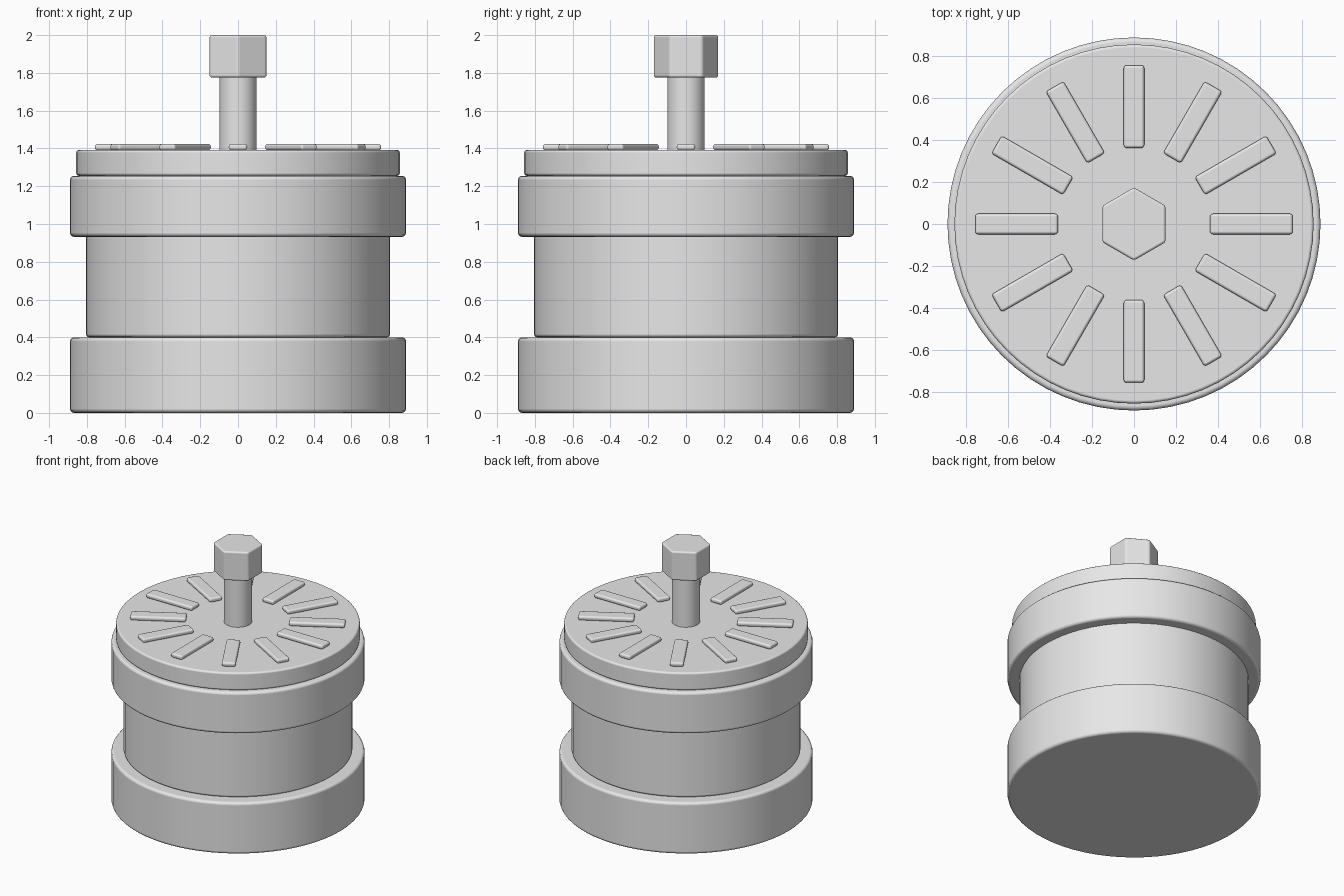
import bpy
import math

cube = bpy.data.objects.get("Cube")
if cube:
    bpy.data.objects.remove(cube, do_unlink=True)

grey = bpy.data.materials.new("plain_grey")
grey.use_nodes = True
colour = (0.8, 0.8, 0.8, 1)
grey.diffuse_color = colour
grey.node_tree.nodes["Principled BSDF"].inputs["Base Color"].default_value = colour


def finish(obj, name, bevel):
    """Name, colour, round the edges and shade a part."""
    obj.name = name
    obj.data.materials.append(grey)
    bpy.ops.object.transform_apply(location=False, rotation=True, scale=True)
    bpy.ops.object.shade_smooth_by_angle(angle=math.radians(35))
    if bevel:
        mod = obj.modifiers.new("rounded_edges", "BEVEL")
        mod.width = bevel
        mod.segments = 3
        mod.limit_method = "ANGLE"
        mod.angle_limit = math.radians(40)
        mod.harden_normals = True
    return obj


def drum(name, radius, bottom, top, bevel, sides=64):
    bpy.ops.mesh.primitive_cylinder_add(
        vertices=sides, radius=radius, depth=top - bottom,
        location=(0, 0, (bottom + top) / 2))
    return finish(bpy.context.object, name, bevel)


# Stacked round housing
drum("base_ring", 0.89, 0, 0.4, 0.022)
drum("body", 0.805, 0.4, 0.96, 0.018)
drum("upper_collar", 0.89, 0.932, 1.255, 0.022)
drum("lid", 0.857, 1.255, 1.392, 0.015)

# Shaft with hexagonal head
drum("shaft", 0.098, 1.38, 1.8, 0, 48)
drum("hex_head", 0.174, 1.775, 2.0, 0.013, 6)

# Radial ribs on the lid
count = 12
for i in range(count):
    angle = 2 * math.pi * i / count
    bpy.ops.mesh.primitive_cube_add(
        size=1, rotation=(0, 0, angle),
        location=(0.56 * math.cos(angle), 0.56 * math.sin(angle), 1.407))
    rib = bpy.context.object
    rib.scale = (0.395, 0.098, 0.034)
    finish(rib, f"lid_rib_{i + 1}", 0.014)
